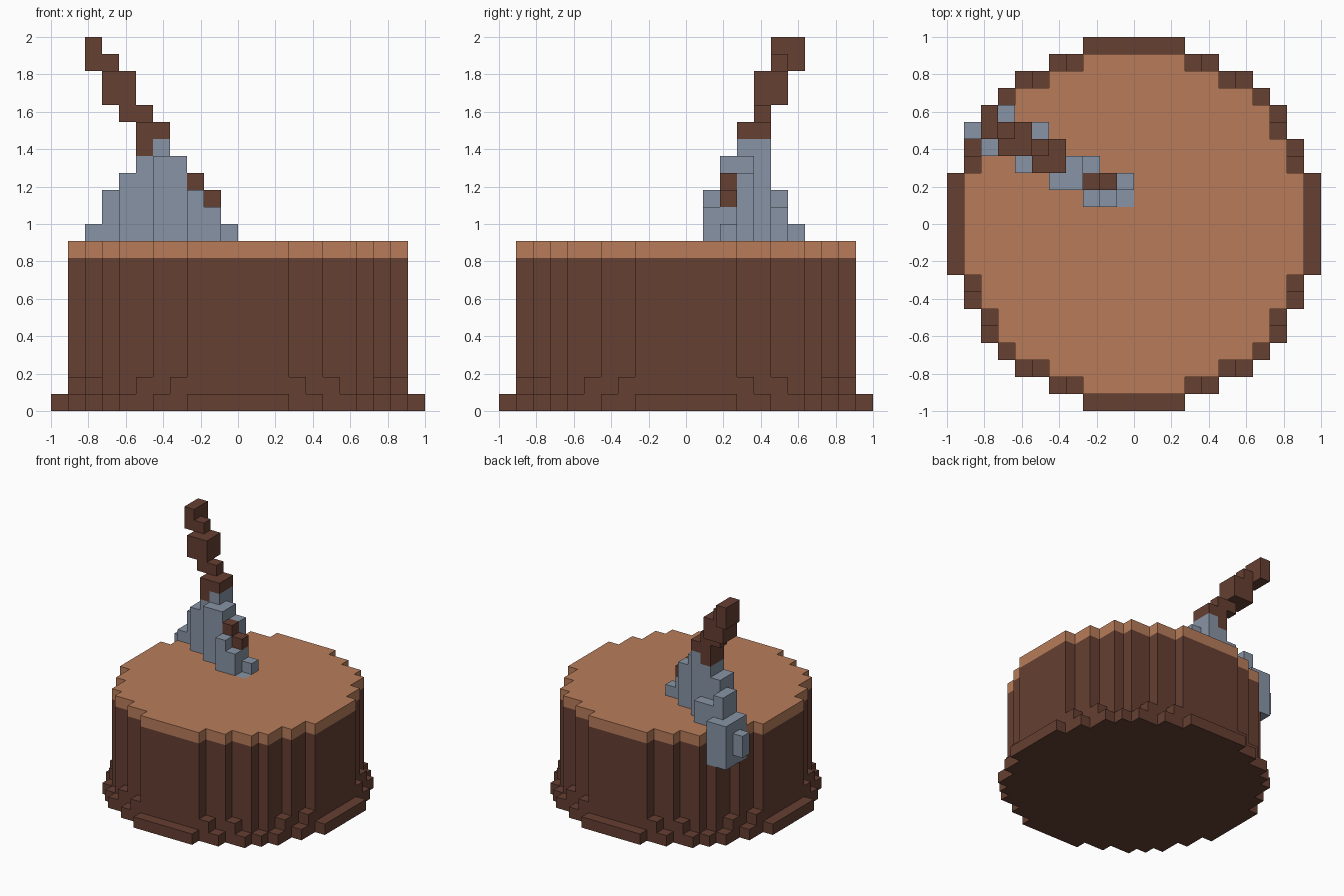
import bpy, bmesh
from mathutils import Vector

cube = bpy.data.objects.get("Cube")
if cube:
    bpy.data.objects.remove(cube, do_unlink=True)

UNIT = 1 / 11  # edge of one block


def material(name, rgb):
    mat = bpy.data.materials.new(name)
    mat.use_nodes = True
    mat.diffuse_color = (*rgb, 1)
    mat.node_tree.nodes["Principled BSDF"].inputs["Base Color"].default_value = (*rgb, 1)
    return mat


bark = material("dark bark", (0.130, 0.050, 0.032))
wood = material("cut wood", (0.479, 0.202, 0.102))
steel = material("grey steel", (0.246, 0.296, 0.376))


def box(xs, ys, zs):
    """Cells of a block, each range given as inclusive (low, high)."""
    return {(x, y, z)
            for x in range(xs[0], xs[1] + 1)
            for y in range(ys[0], ys[1] + 1)
            for z in range(zs[0], zs[1] + 1)}


def disc(half_widths, z):
    """One round layer, from the half width of each row out from the middle."""
    cells = set()
    for row, w in enumerate(half_widths):
        for y in (row, -1 - row):
            cells |= box((-w, w - 1), (y, y), (z, z))
    return cells


# Stump: flared root layer, straight trunk, pale cut top
outer = [11, 11, 11, 10, 10, 9, 9, 8, 7, 5, 3]
inner = [10, 10, 10, 9, 9, 8, 8, 7, 5, 3]
trunk = disc(outer, 0)
for z in range(1, 9):
    trunk |= disc(inner, z)
for a, b in ((3, 9), (5, 8), (8, 5), (9, 3)):  # small root steps
    for x in (a, -1 - a):
        for y in (b, -1 - b):
            trunk.add((x, y, 1))
cut_top = disc(inner, 9)

# Axe handle: stepped diagonal, with its stub past the head
handle = (box((-9, -9), (5, 6), (20, 21)) | box((-8, -8), (5, 5), (20, 20))
          | box((-8, -7), (4, 5), (18, 19)) | box((-7, -6), (4, 4), (17, 17))
          | box((-6, -5), (3, 4), (16, 16)) | box((-6, -6), (3, 4), (15, 15))
          | {(-3, 2, 13), (-2, 2, 12)})

# Axe head: columns (x, y) up to a top layer, sunk into the stump
columns = {
    (-1, 1): 9, (-2, 1): 11, (-3, 1): 12,
    (-1, 2): 10, (-2, 2): 11, (-3, 2): 12, (-4, 2): 14, (-5, 2): 14,
    (-3, 3): 13, (-4, 3): 14, (-5, 3): 15, (-6, 3): 14, (-7, 3): 13,
    (-5, 4): 15, (-6, 4): 14, (-7, 4): 13, (-8, 4): 12, (-9, 4): 10,
    (-6, 5): 11, (-7, 5): 11, (-8, 5): 12, (-9, 5): 10,
    (-8, 6): 10, (-9, 6): 10,
}
head = box((-10, -10), (5, 5), (8, 9))
for (x, y), top in columns.items():
    head |= box((x, x), (y, y), (9 if x > -8 else 7, top))

trunk -= head
cut_top -= head
solid = trunk | cut_top | handle | head


def build(name, cells, mat):
    """Mesh of the outside faces of the cells."""
    bm = bmesh.new()
    verts = {}

    def vert(p):
        key = tuple(round(c) for c in p)
        if key not in verts:
            verts[key] = bm.verts.new(Vector(key) * UNIT)
        return verts[key]

    for cell in sorted(cells):
        for axis in range(3):
            for side in (0, 1):
                n = Vector((0, 0, 0))
                n[axis] = 2 * side - 1
                if tuple(round(c) for c in Vector(cell) + n) in solid:
                    continue
                u, v = Vector((0, 0, 0)), Vector((0, 0, 0))
                u[(axis + 1) % 3] = 1
                v[(axis + 2) % 3] = 1
                start = Vector(cell)
                start[axis] += side
                loop = [start, start + u, start + u + v, start + v]
                bm.faces.new([vert(p) for p in (loop if side else loop[::-1])])
    mesh = bpy.data.meshes.new(name)
    bm.to_mesh(mesh)
    bm.free()
    mesh.materials.append(mat)
    bpy.context.collection.objects.link(bpy.data.objects.new(name, mesh))


build("stump_trunk", trunk, bark)
build("stump_cut_top", cut_top, wood)
build("axe_handle", handle, bark)
build("axe_head", head, steel)
